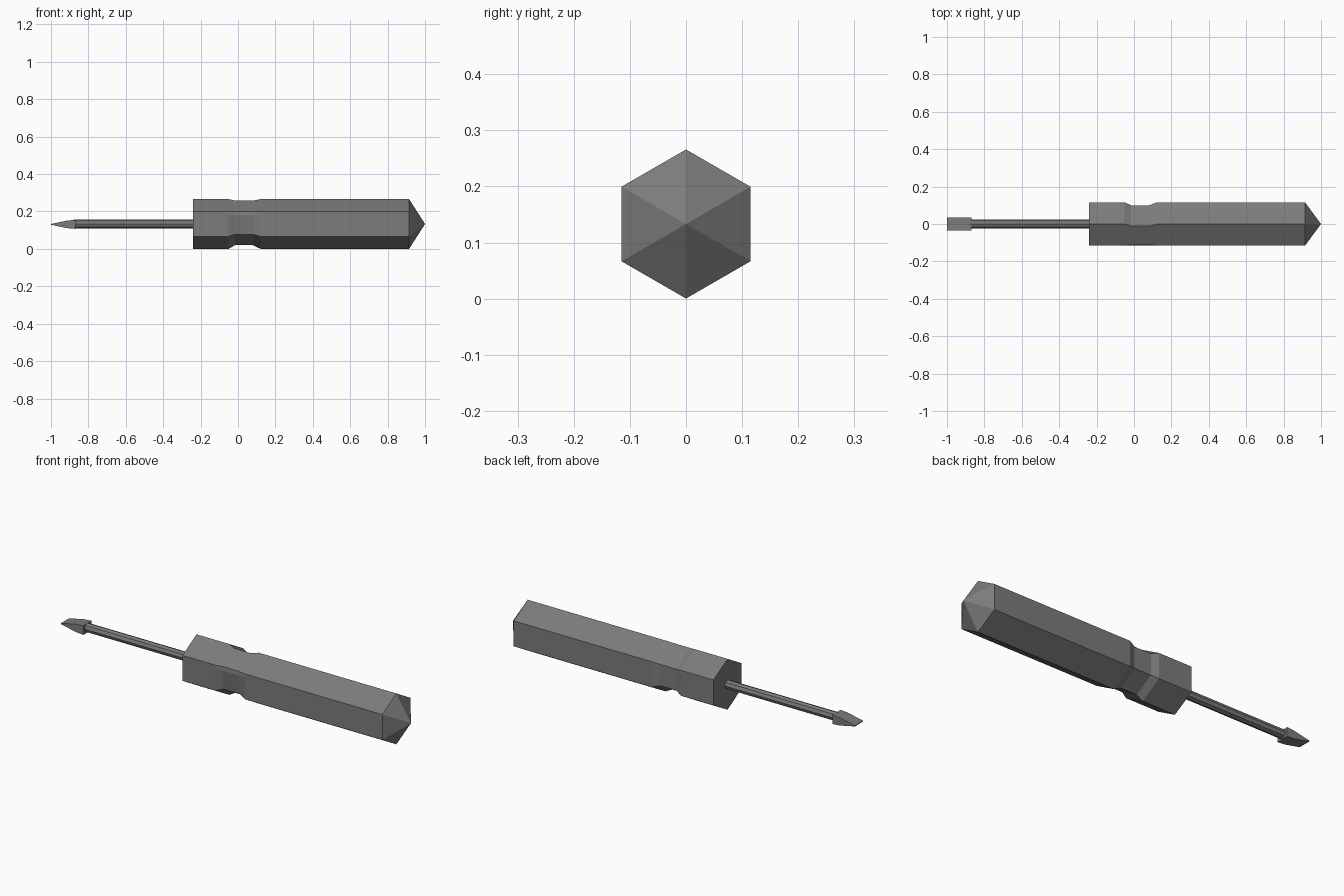
import bpy, bmesh
from math import sin, cos, pi

if "Cube" in bpy.data.objects:
    bpy.data.objects.remove(bpy.data.objects["Cube"])

CZ = 0.133  # height of the tool's axis

dark = bpy.data.materials.new("dark_grey")
dark.diffuse_color = (0.2, 0.2, 0.2, 1)
dark.use_nodes = True
dark.node_tree.nodes["Principled BSDF"].inputs["Base Color"].default_value = dark.diffuse_color


def ngon(n, r):
    """Regular section as (y, z) points, first vertex at the top."""
    return [(r * sin(2 * pi * i / n), CZ + r * cos(2 * pi * i / n)) for i in range(n)]


def loft(name, sections, apex=None):
    """Join (x, [(y, z)...]) sections into a closed solid along x."""
    bm = bmesh.new()
    rings = [[bm.verts.new((x, y, z)) for y, z in pts] for x, pts in sections]
    n = len(rings[0])
    for a, b in zip(rings, rings[1:]):
        for i in range(n):
            j = (i + 1) % n
            bm.faces.new((a[i], a[j], b[j], b[i]))
    bm.faces.new(rings[0])
    if apex is None:
        bm.faces.new(rings[-1])
    else:
        tip = bm.verts.new(apex)
        for i in range(n):
            bm.faces.new((rings[-1][i], rings[-1][(i + 1) % n], tip))
    bmesh.ops.recalc_face_normals(bm, faces=bm.faces)
    # merge coplanar strips so only real edges remain
    bmesh.ops.dissolve_limit(bm, angle_limit=0.005, verts=bm.verts, edges=bm.edges)
    mesh = bpy.data.meshes.new(name)
    bm.to_mesh(mesh)
    bm.free()
    mesh.materials.append(dark)
    obj = bpy.data.objects.new(name, mesh)
    bpy.context.collection.objects.link(obj)
    return obj


# hexagonal handle with pointed end; the finger groove leaves the upper front face flush
outer = ngon(6, 0.1328)
outer.insert(5, (outer[4][0], 0.182))
groove = [(-0.012, 0.258), (0.1, 0.19), (0.1, 0.078),
          (0, 0.02), (-0.1, 0.078), (-0.114, 0.182), (-0.111, 0.201)]
loft("handle", [(-0.24, outer), (-0.05, outer), (-0.015, groove),
                (0.08, groove), (0.12, outer), (0.915, outer)], (1, 0, CZ))

# thin octagonal shaft, running slightly into handle and tip
loft("shaft", [(-0.88, ngon(8, 0.023)), (-0.235, ngon(8, 0.023))])

# flat blade: constant width, tapering thickness
def blade(h):
    w, z = 0.034, 0.131
    return [(-w, z - h), (w, z - h), (w, z + h), (-w, z + h)]

loft("blade_tip", [(-1, blade(0.002)), (-0.915, blade(0.02)), (-0.87, blade(0.024))])
